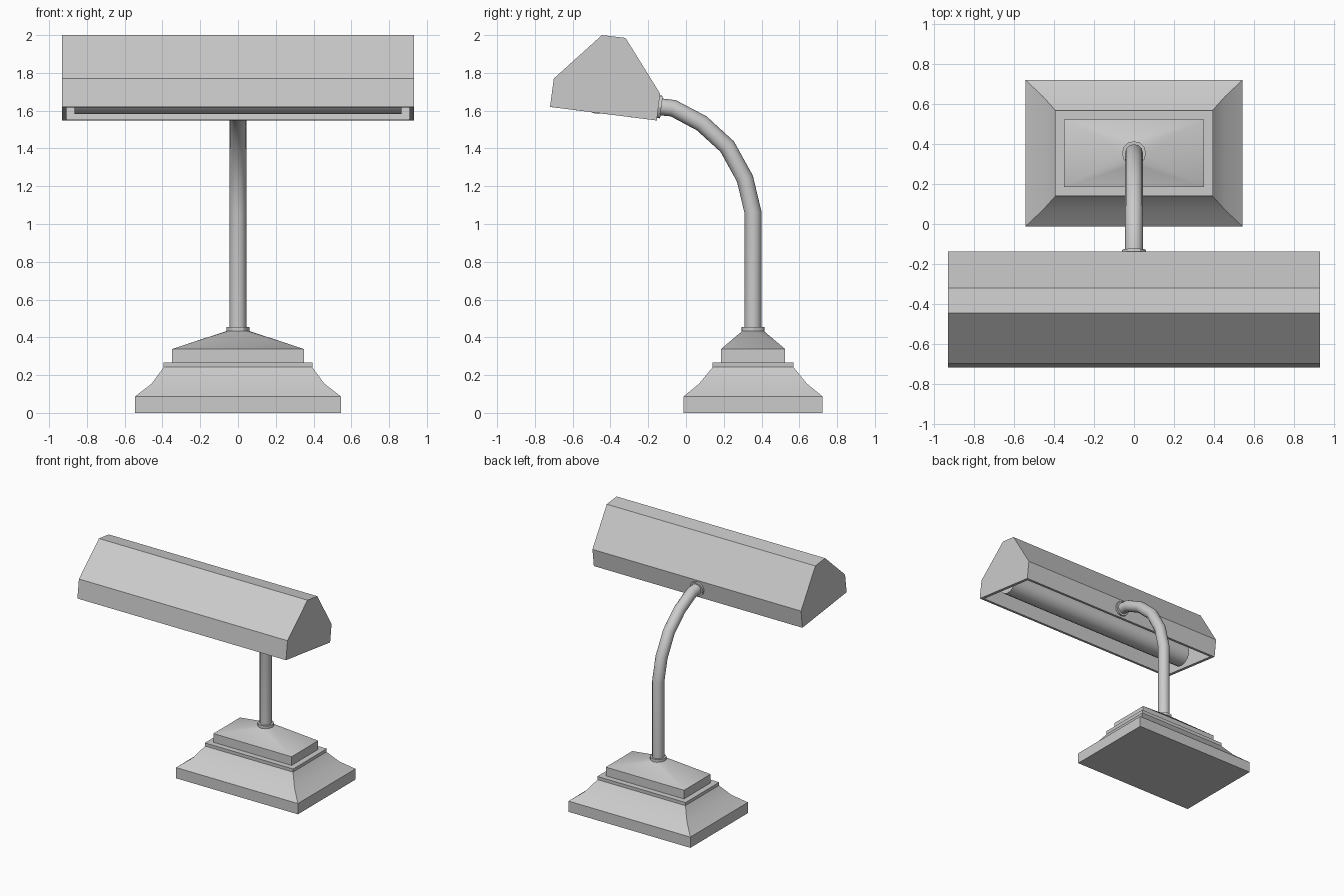
import bpy, bmesh, math
from mathutils import Vector

cube = bpy.data.objects.get("Cube")
if cube:
    bpy.data.objects.remove(cube, do_unlink=True)

GREY = (0.6, 0.6, 0.6, 1)
grey = bpy.data.materials.new("grey metal")
grey.use_nodes = True
grey.diffuse_color = GREY
grey.node_tree.nodes["Principled BSDF"].inputs["Base Color"].default_value = GREY

STEM_Y = 0.355


def add_object(name, data):
    obj = bpy.data.objects.new(name, data)
    bpy.context.scene.collection.objects.link(obj)
    data.materials.append(grey)
    return obj


def finish(name, bm, smooth=True):
    bmesh.ops.recalc_face_normals(bm, faces=bm.faces)
    mesh = bpy.data.meshes.new(name)
    bm.to_mesh(mesh)
    bm.free()
    if smooth:
        mesh.shade_smooth()
        mesh.set_sharp_from_angle(angle=math.radians(30))
    return add_object(name, mesh)


def rectangle(bm, hx, hy, z):
    return [bm.verts.new((sx * hx, STEM_Y + sy * hy, z))
            for sx, sy in ((-1, -1), (1, -1), (1, 1), (-1, 1))]


def stepped_block(name, levels):
    """Stack of rectangles (half x, half y, z), joined and capped."""
    bm = bmesh.new()
    rings = [rectangle(bm, *level) for level in levels]
    for low, high in zip(rings, rings[1:]):
        for i in range(4):
            j = (i + 1) % 4
            bm.faces.new((low[i], low[j], high[j], high[i]))
    bm.faces.new(rings[0])
    bm.faces.new(rings[-1])
    return finish(name, bm)


def cylinder(name, start, end, radius, sides):
    start, end = Vector(start), Vector(end)
    axis = end - start
    bm = bmesh.new()
    bmesh.ops.create_cone(bm, cap_ends=True, segments=sides, radius1=radius,
                          radius2=radius, depth=axis.length)
    obj = finish(name, bm)
    obj.location = (start + end) / 2
    obj.rotation_euler = axis.to_track_quat('Z', 'Y').to_euler()
    return obj


# Base with plinth, flared flank and lip
stepped_block("base", [(0.545, 0.368, 0), (0.545, 0.368, 0.087), (0.457, 0.285, 0.155),
                       (0.393, 0.214, 0.242), (0.395, 0.215, 0.268)])

# Upper block, sloping from a rectangle to the round collar
bm = bmesh.new()
rectangle(bm, 0.35, 0.17, 0.265)
rectangle(bm, 0.35, 0.17, 0.338)
for i in range(12):
    a = math.tau * i / 12
    bm.verts.new((0.055 * math.cos(a), STEM_Y + 0.055 * math.sin(a), 0.435))
bmesh.ops.convex_hull(bm, input=bm.verts[:])
bmesh.ops.dissolve_limit(bm, angle_limit=0.01, verts=bm.verts[:], edges=bm.edges[:])
finish("base_cap", bm)

# Collars at both ends of the stem
cylinder("base_collar", (0, STEM_Y, 0.425), (0, STEM_Y, 0.455), 0.06, 12)
cylinder("shade_collar", (0, -0.155, 1.622), (0, -0.13, 1.619), 0.06, 12)

# Bent stem
path = [(STEM_Y, 0.43), (STEM_Y, 1.06), (0.312, 1.24), (0.218, 1.41),
        (0.083, 1.533), (-0.068, 1.613), (-0.145, 1.621)]
curve = bpy.data.curves.new("stem", 'CURVE')
curve.dimensions = '3D'
curve.bevel_depth = 0.045
curve.bevel_resolution = 4
curve.use_fill_caps = True
spline = curve.splines.new('POLY')
spline.points.add(len(path) - 1)
for point, (y, z) in zip(spline.points, path):
    point.co = (0, y, z, 1)
spline.use_smooth = True
add_object("stem", curve)

# Long hollow shade, open underneath
profile = [(-0.72, 1.62), (-0.70, 1.77), (-0.445, 2.0), (-0.32, 1.985),
           (-0.137, 1.69), (-0.155, 1.548)]
bm = bmesh.new()
left, right = [[bm.verts.new((x, y, z)) for y, z in profile] for x in (0.933, -0.933)]
for i in range(len(profile) - 1):
    bm.faces.new((left[i], left[i + 1], right[i + 1], right[i]))
bm.faces.new(left)
bm.faces.new(right)
shade = finish("shade", bm, smooth=False)
# Make the open shell's faces point outwards before thickening inwards
if max(shade.data.polygons, key=lambda p: p.center.z).normal.z < 0:
    shade.data.flip_normals()
shell = shade.modifiers.new("wall", 'SOLIDIFY')
shell.thickness = 0.024
shell.offset = -1
shell.use_even_offset = True

# Tube bulb
cylinder("bulb", (-0.865, -0.465, 1.673), (0.865, -0.465, 1.673), 0.09, 20)
